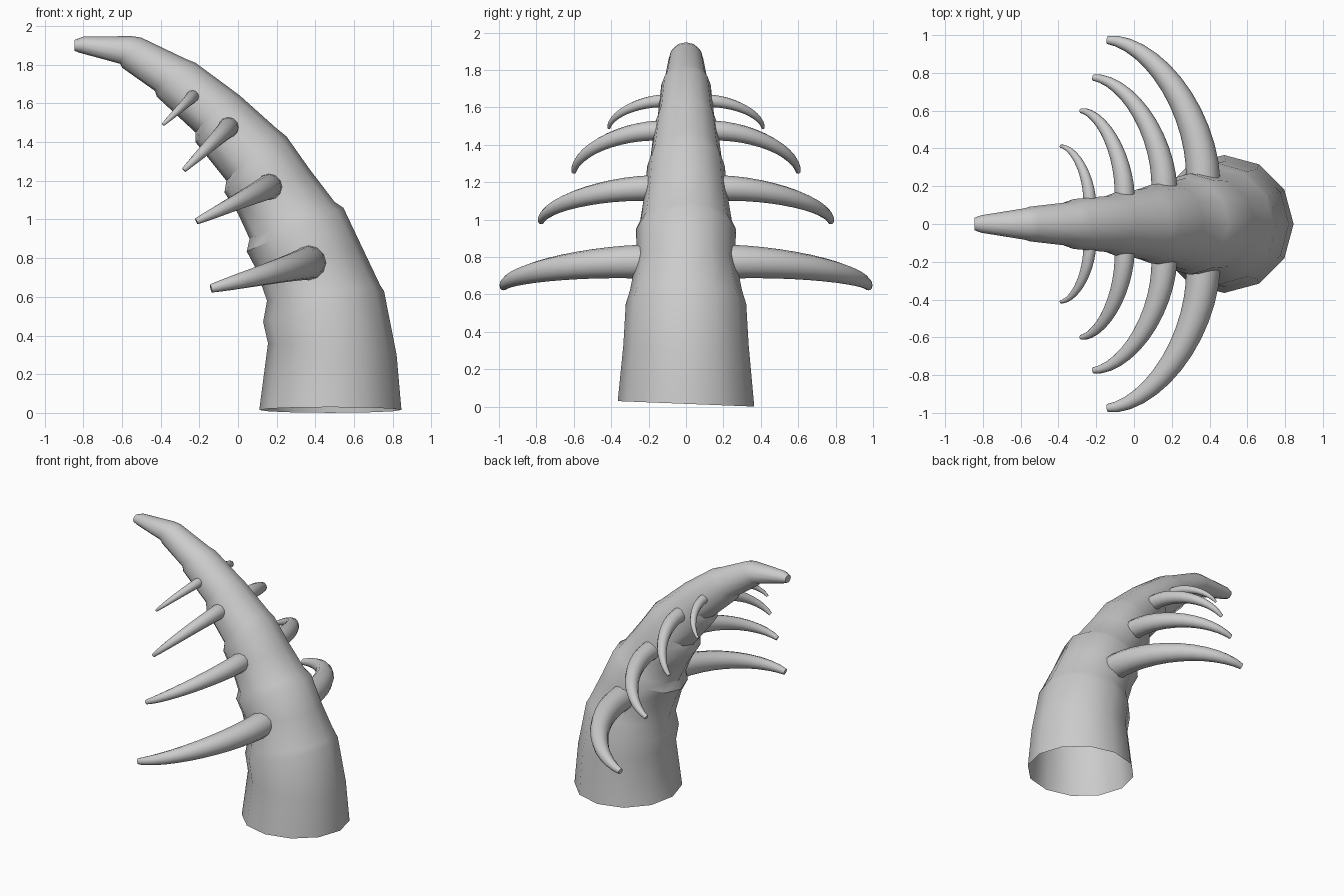
import bpy, bmesh
from math import sin, cos, pi
from mathutils import Vector

if "Cube" in bpy.data.objects:
    bpy.data.objects.remove(bpy.data.objects["Cube"])


def loft(name, rings, cap_start, cap_end):
    """Skin a list of vertex rings into one smooth shaded object."""
    bm = bmesh.new()
    loops = [[bm.verts.new(p) for p in ring] for ring in rings]
    n = len(rings[0])
    for a, b in zip(loops, loops[1:]):
        for i in range(n):
            j = (i + 1) % n
            bm.faces.new((a[i], a[j], b[j], b[i]))
    if cap_start:
        bm.faces.new(loops[0][::-1])
    if cap_end:
        bm.faces.new(loops[-1])
    bmesh.ops.recalc_face_normals(bm, faces=bm.faces)
    mesh = bpy.data.meshes.new(name)
    bm.to_mesh(mesh)
    bm.free()
    obj = bpy.data.objects.new(name, mesh)
    bpy.context.collection.objects.link(obj)
    bpy.ops.object.select_all(action='DESELECT')
    obj.select_set(True)
    bpy.context.view_layer.objects.active = obj
    bpy.ops.object.shade_smooth_by_angle(angle=0.6)
    return obj


# Curved spine: back x, z / belly x, z / half width, with a lip at each joint
SPINE = [
    (0.845, 0.015, 0.11, 0.015, 0.365),
    (0.82, 0.30, 0.155, 0.36, 0.335),
    (0.755, 0.63, 0.13, 0.47, 0.322),
    (0.735, 0.66, 0.15, 0.58, 0.30),
    (0.64, 0.86, 0.09, 0.75, 0.262),
    (0.545, 1.06, 0.045, 0.835, 0.268),
    (0.50, 1.09, 0.06, 0.90, 0.245),
    (0.37, 1.26, 0.00, 1.03, 0.22),
    (0.25, 1.43, -0.07, 1.14, 0.208),
    (0.20, 1.47, -0.06, 1.20, 0.19),
    (0.01, 1.64, -0.22, 1.40, 0.165),
    (-0.03, 1.67, -0.22, 1.45, 0.15),
    (-0.22, 1.81, -0.42, 1.635, 0.132),
    (-0.27, 1.83, -0.43, 1.665, 0.115),
    (-0.50, 1.94, -0.60, 1.785, 0.092),
    (-0.55, 1.948, -0.61, 1.805, 0.083),
    (-0.80, 1.945, -0.82, 1.862, 0.046),
    (-0.845, 1.928, -0.845, 1.872, 0.033),
]
rings = []
for k, (ax, az, bx, bz, w) in enumerate(SPINE):
    back, belly = Vector((ax, 0, az)), Vector((bx, 0, bz))
    mid, half = (back + belly) / 2, (back - belly) / 2
    ring = [mid + half * cos(2 * pi * i / 12) + Vector((0, w * sin(2 * pi * i / 12), 0))
            for i in range(12)]
    if k == 0:  # slightly slanted open base
        for p in ring:
            p.z -= 0.04 * p.y
    rings.append(ring)
loft("spine", rings, False, True)

# Curved ribs: root, tip, root radius
RIBS = [
    ((0.365, 0.25, 0.775), (-0.14, 0.975, 0.643), 0.09),
    ((0.16, 0.20, 1.168), (-0.215, 0.775, 0.99), 0.068),
    ((-0.05, 0.16, 1.475), (-0.28, 0.60, 1.255), 0.053),
    ((-0.235, 0.12, 1.635), (-0.388, 0.412, 1.49), 0.034),
]
STEPS = 12
for k, (root, tip, radius) in enumerate(RIBS, 1):
    root, tip = Vector(root), Vector(tip)
    d = tip - root
    path = [(root - Vector((0, 0.1, 0)), radius)]
    for s in range(STEPS + 1):
        a = pi / 2 * s / STEPS
        bend = 1 - max(cos(a), 0.0) ** 1.143
        out = sin(a) ** 1.143
        pos = root + Vector((d.x * bend, d.y * out, d.z * bend))
        path.append((pos, radius * (1 - 0.76 * (s / STEPS) ** 1.3)))
    for side, sy in (("left", 1), ("right", -1)):
        rings = []
        for i, (p, r) in enumerate(path):
            t = (path[min(i + 1, len(path) - 1)][0] - path[max(i - 1, 0)][0]).normalized()
            u = t.cross(Vector((0, 0, 1))).normalized()
            v = u.cross(t)
            ring = [p + (u * cos(2 * pi * j / 12) + v * sin(2 * pi * j / 12)) * r
                    for j in range(12)]
            rings.append([Vector((q.x, q.y * sy, q.z)) for q in ring])
        loft(f"rib_{k}_{side}", rings, True, True)
